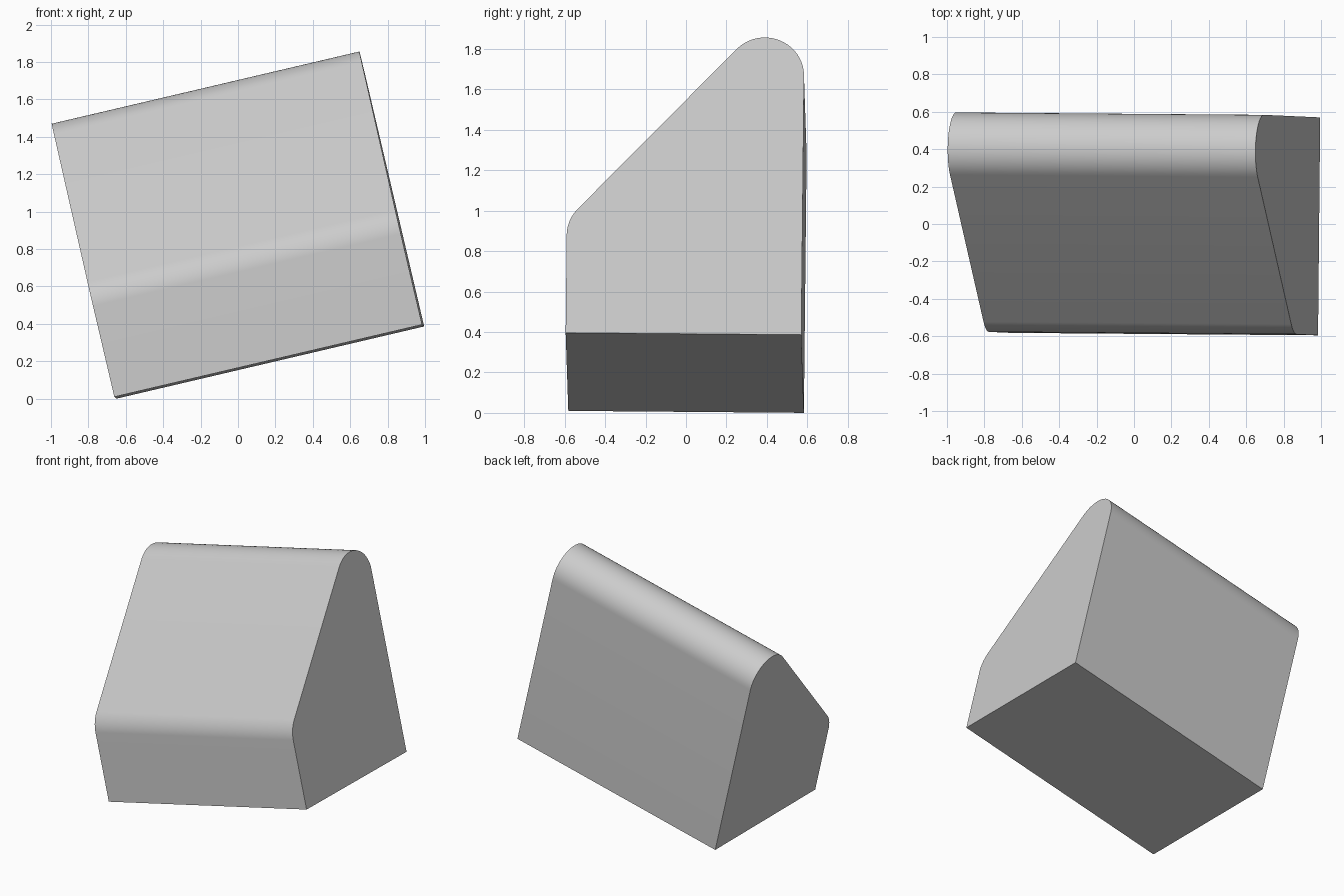
import bpy, bmesh, math
from mathutils import Vector, Matrix

cube = bpy.data.objects.get("Cube")
if cube:
    bpy.data.objects.remove(cube, do_unlink=True)

LENGTH, DEPTH, RADIUS, STEPS = 1.69, 1.165, 0.194, 20

# Single plain grey material
grey = bpy.data.materials.new("light grey")
grey.use_nodes = True
grey.diffuse_color = (0.6, 0.6, 0.6, 1)
grey.node_tree.nodes["Principled BSDF"].inputs["Base Color"].default_value = (0.6, 0.6, 0.6, 1)


def fillet(before, corner, after, radius):
    """Points of an arc that rounds one corner of the profile."""
    a, b = (before - corner).normalized(), (after - corner).normalized()
    half = a.angle(b) / 2
    centre = corner + (a + b).normalized() * radius / math.sin(half)
    reach = radius / math.tan(half)
    start, end = corner + a * reach - centre, corner + b * reach - centre
    turn = end.angle_signed(start)
    return [centre + Matrix.Rotation(turn * i / STEPS, 2) @ start for i in range(STEPS + 1)]


# Side profile: depth, height
front_low, back_low = Vector((0, 0)), Vector((DEPTH, 0))
front_high, peak = Vector((0, 0.574)), Vector((DEPTH, 1.80))
profile = [front_low, back_low]
profile += fillet(back_low, peak, front_high, RADIUS)
profile += fillet(peak, front_high, front_low, RADIUS)

# Extrude the profile along the length
bm = bmesh.new()
end_face = bm.faces.new([bm.verts.new((0, p.x, p.y)) for p in profile])
side = bmesh.ops.extrude_face_region(bm, geom=[end_face], use_keep_orig=True)
moved = [v for v in side["geom"] if isinstance(v, bmesh.types.BMVert)]
bmesh.ops.translate(bm, verts=moved, vec=(-LENGTH, 0, 0))
bmesh.ops.recalc_face_normals(bm, faces=bm.faces)
mesh = bpy.data.meshes.new("wedge_block")
bm.to_mesh(mesh)
bm.free()
mesh.materials.append(grey)

# Tilted resting pose
along = Vector((1.645, -0.013, 0.386)).normalized()
up = along.cross(Vector((0.01, 1.165, -0.01))).normalized()
across = up.cross(along)
block = bpy.data.objects.new("wedge_block", mesh)
bpy.context.collection.objects.link(block)
pose = Matrix((along, across, up)).transposed().to_4x4()
pose.translation = (0.984, -0.595, 0.396)
block.matrix_world = pose

bpy.context.view_layer.objects.active = block
block.select_set(True)
bpy.ops.object.shade_smooth_by_angle(angle=math.radians(30))
